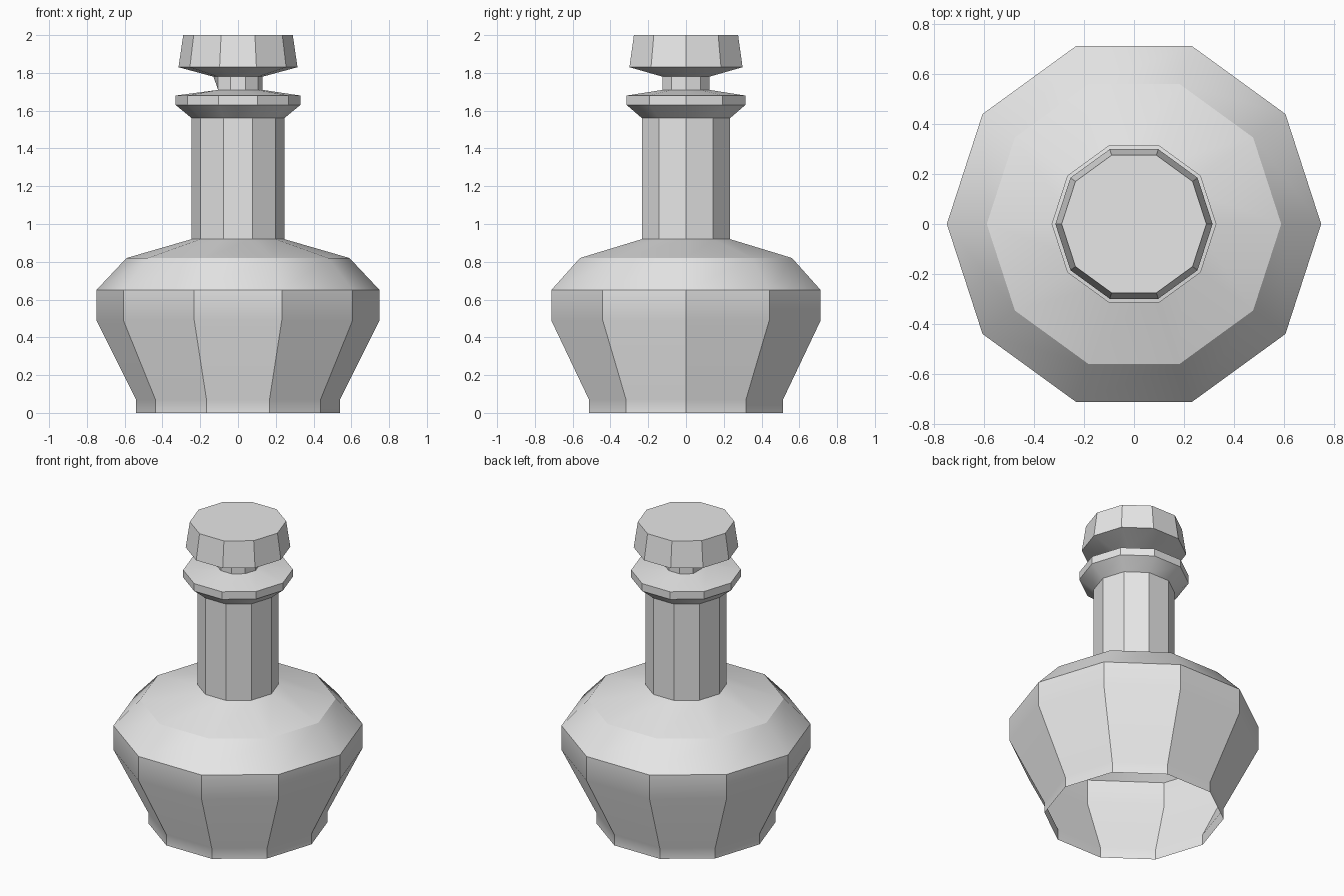
import bpy, bmesh, math

cube = bpy.data.objects.get("Cube")
if cube:
    bpy.data.objects.remove(cube, do_unlink=True)

SIDES = 10

grey = bpy.data.materials.new("light_grey")
grey.use_nodes = True
grey.diffuse_color = (0.8, 0.8, 0.8, 1)
grey.node_tree.nodes["Principled BSDF"].inputs["Base Color"].default_value = (0.8, 0.8, 0.8, 1)


def lathe(name, profile, cap_top=False, pinch=None):
    """Spin a (radius, height) profile; pinch pulls one ring's left vertex to its neighbour."""
    bm = bmesh.new()
    rings = []
    for r, z in profile:
        rings.append([bm.verts.new((r * math.cos(math.tau * i / SIDES),
                                    r * math.sin(math.tau * i / SIDES), z))
                      for i in range(SIDES)])
    for low, high in zip(rings, rings[1:]):
        for i in range(SIDES):
            j = (i + 1) % SIDES
            bm.faces.new((low[i], low[j], high[j], high[i]))
    if cap_top:
        bm.faces.new(rings[-1])
    if pinch is not None:
        half = SIDES // 2
        rings[pinch][half].co = rings[pinch][half + 1].co
        bmesh.ops.remove_doubles(bm, verts=rings[pinch], dist=0.0001)
    mesh = bpy.data.meshes.new(name)
    bm.to_mesh(mesh)
    bm.free()
    mesh.materials.append(grey)
    obj = bpy.data.objects.new(name, mesh)
    bpy.context.collection.objects.link(obj)
    bpy.ops.object.select_all(action="DESELECT")
    obj.select_set(True)
    bpy.context.view_layer.objects.active = obj
    bpy.ops.object.shade_smooth_by_angle(angle=math.radians(30))
    return obj


# Open-bottomed foot, flared belly and sloped shoulder
lathe("bottle_body", [(0.54, 0), (0.54, 0.07), (0.75, 0.49), (0.75, 0.65),
                      (0.59, 0.82), (0.245, 0.92)])

# Straight neck
lathe("bottle_neck", [(0.245, 0.92), (0.245, 1.56)])

# Flared lip, stopper stem and stopper head
lathe("lip_and_stopper", [(0.245, 1.56), (0.33, 1.63), (0.33, 1.68), (0.13, 1.71),
                          (0.13, 1.78), (0.315, 1.83), (0.29, 2.0)],
      cap_top=True, pinch=3)
